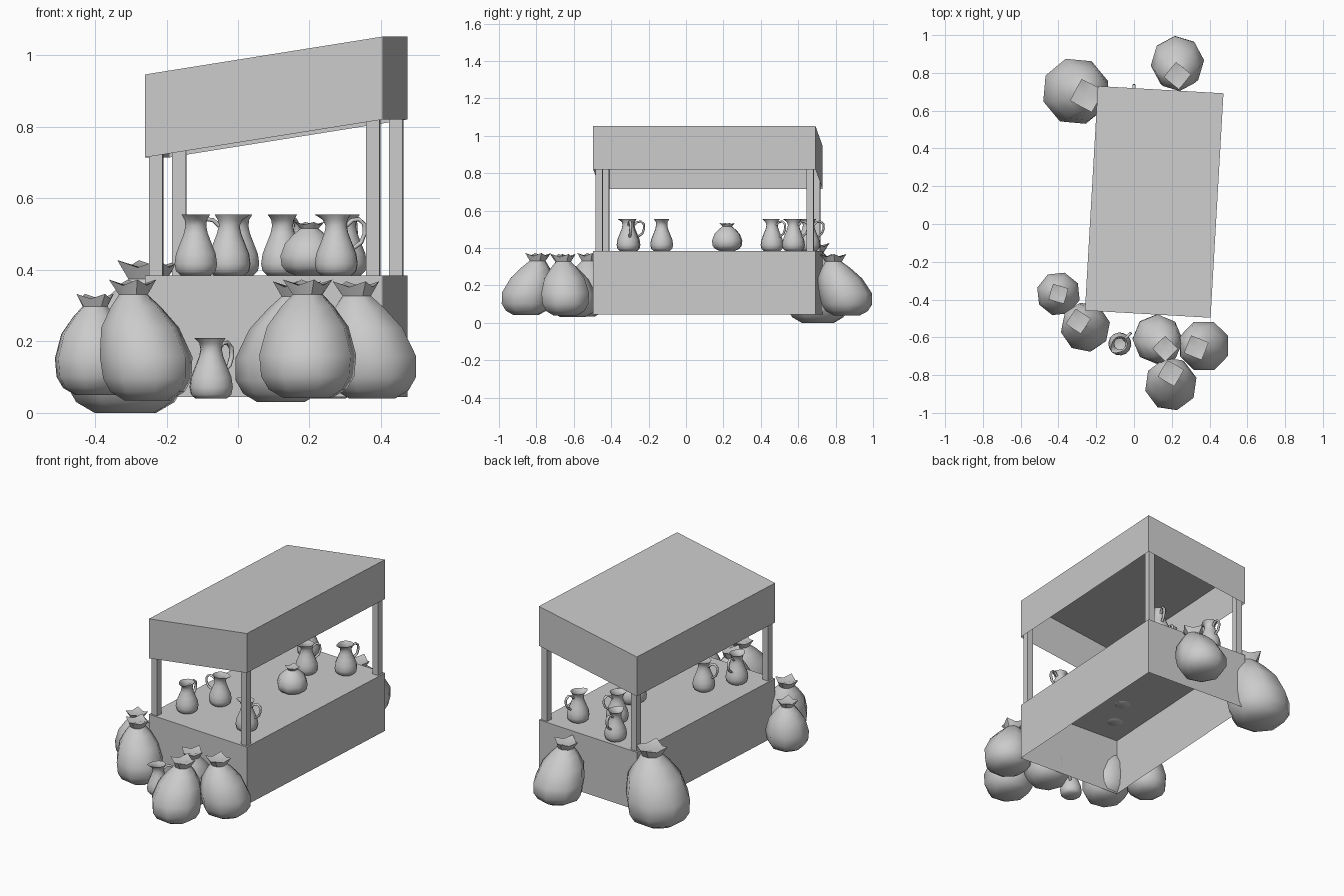
import bpy, bmesh, math
from mathutils import Matrix, Vector

cube = bpy.data.objects.get("Cube")
if cube:
    bpy.data.objects.remove(cube, do_unlink=True)

grey = bpy.data.materials.new("plain grey")
grey.use_nodes = True
COLOR = (0.6, 0.6, 0.6, 1)
grey.diffuse_color = COLOR
grey.node_tree.nodes["Principled BSDF"].inputs["Base Color"].default_value = COLOR


def finish(name, bm, smooth=False):
    bmesh.ops.recalc_face_normals(bm, faces=bm.faces)
    mesh = bpy.data.meshes.new(name)
    bm.to_mesh(mesh)
    bm.free()
    mesh.materials.append(grey)
    for p in mesh.polygons:
        p.use_smooth = smooth
    obj = bpy.data.objects.new(name, mesh)
    bpy.context.collection.objects.link(obj)
    return obj


def loft(bm, rings):
    """Join rings of points with quads and return the vertex rings."""
    loops = [[bm.verts.new(p) for p in ring] for ring in rings]
    n = len(loops[0])
    for a, b in zip(loops, loops[1:]):
        for i in range(n):
            j = (i + 1) % n
            bm.faces.new((a[i], a[j], b[j], b[i]))
    return loops


# Stall frame: a slightly turned rectangle
STALL = Matrix.Translation((0.107, 0.117, 0)) @ Matrix.Rotation(math.radians(-3.3), 4, 'Z')
HALF_X, HALF_Y = 0.333, 0.595


def shell(name, bottom, top, slope):
    """Box open underneath, rising by slope towards +x."""
    corners = [(-1, -1), (1, -1), (1, 1), (-1, 1)]
    bm = bmesh.new()
    rings = [[STALL @ Vector((sx * HALF_X, sy * HALF_Y, z + slope * sx))
              for sx, sy in corners] for z in (bottom, top)]
    loops = loft(bm, rings)
    bm.faces.new(loops[1])
    bmesh.ops.recalc_face_normals(bm, faces=bm.faces)
    return finish(name, bm)


shell("counter", 0.045, 0.385, 0)
shell("slanted_roof", 0.768, 1.0, 0.053)

# Four square posts
for sx, side in ((-1, "right"), (1, "left")):
    for sy, end in ((-1, "front"), (1, "back")):
        top = 0.97 + 0.05 * sx
        bm = bmesh.new()
        bmesh.ops.create_cube(bm, size=1)
        place = Matrix.Translation((sx * 0.304, sy * 0.565, (0.385 + top) / 2))
        size = Matrix.Diagonal((0.038, 0.038, top - 0.385, 1))
        bmesh.ops.transform(bm, matrix=STALL @ place @ size, verts=bm.verts)
        finish(f"post_{end}_{side}", bm)

# Tied sacks: (height share, radius share) from base to neck
SACK = [(0, 0.5), (0.07, 0.8), (0.18, 0.96), (0.36, 1), (0.6, 0.84),
        (0.77, 0.54), (0.87, 0.31)]


def sack(name, center, radius, bottom, top, neck, turn):
    cx, cy = center
    h = top - bottom
    bm = bmesh.new()

    def ring(share, r, wave=0):
        lean = max(0, share - 0.3) / 0.6
        lean = min(lean, 1)
        pts = []
        for i in range(8):
            a = turn + i * math.tau / 8
            k = 1 + wave * (-1) ** i
            pts.append((cx + (neck[0] - cx) * lean + r * radius * k * math.cos(a),
                        cy + (neck[1] - cy) * lean + r * radius * k * math.sin(a),
                        bottom + h * (share + wave * 0.15 * (-1) ** i)))
        return pts

    rings = [ring(s, r) for s, r in SACK] + [ring(0.97, 0.44, 0.16)]
    loops = loft(bm, rings)
    bm.faces.new(loops[0])
    # Gathered cloth sinking in at the mouth
    dip = bm.verts.new((neck[0], neck[1], bottom + h * 0.93))
    for i in range(8):
        bm.faces.new((loops[-1][i], loops[-1][(i + 1) % 8], dip))
    obj = finish(name, bm, True)
    bpy.ops.object.select_all(action='DESELECT')
    obj.select_set(True)
    bpy.context.view_layer.objects.active = obj
    bpy.ops.object.shade_smooth_by_angle(angle=math.radians(50))


sack("sack_back_large", (-0.315, 0.705), 0.18, 0.0, 0.43, (-0.25, 0.68), 0.3)
sack("sack_back_small", (0.23, 0.86), 0.142, 0.04, 0.37, (0.23, 0.785), 0.1)
sack("sack_side", (-0.40, -0.37), 0.117, 0.05, 0.335, (-0.40, -0.37), 0.5)
sack("sack_corner", (-0.253, -0.55), 0.132, 0.035, 0.375, (-0.295, -0.515), 0.2)
sack("sack_front_inner", (0.12, -0.605), 0.132, 0.03, 0.37, (0.165, -0.66), 0.0)
sack("sack_front_left", (0.375, -0.645), 0.138, 0.04, 0.37, (0.33, -0.655), 0.4)
sack("sack_front_outer", (0.195, -0.855), 0.14, 0.042, 0.375, (0.195, -0.79), 0.25)
sack("sack_on_counter", (0.20, 0.22), 0.085, 0.385, 0.535, (0.20, 0.22), 0.3)

# Pouring jugs: (radius, height) profile and handle path
JUG = [(0.044, 0), (0.057, 0.012), (0.061, 0.032), (0.057, 0.06), (0.045, 0.09),
       (0.034, 0.118), (0.030, 0.138), (0.032, 0.155), (0.041, 0.17)]
HANDLE = [(0.028, 0.138), (0.045, 0.154), (0.064, 0.157), (0.079, 0.143),
          (0.081, 0.118), (0.071, 0.092), (0.047, 0.075)]
SIDES = 14


def jug(name, x, y, z, direction):
    place = Matrix.Translation((x, y, z)) @ Matrix.Rotation(math.radians(direction), 4, 'Z')
    bm = bmesh.new()
    rings = []
    for k, (r, h) in enumerate(JUG):
        ring = []
        for i in range(SIDES):
            a = i * math.tau / SIDES
            # Spout pulled out opposite the handle
            pull = max(0, -math.cos(a)) ** 3 * (0, 0.2, 0.5)[max(0, k - len(JUG) + 3)]
            ring.append((r * (1 + pull) * math.cos(a), r * math.sin(a), h))
        rings.append(ring)
    loops = loft(bm, rings)
    bm.faces.new(loops[0])
    # Handle tube swept along its path
    path = [Vector((px, 0, pz)) for px, pz in HANDLE]
    tube = []
    for i, p in enumerate(path):
        along = (path[min(i + 1, len(path) - 1)] - path[max(i - 1, 0)]).normalized()
        across = along.cross(Vector((0, 1, 0)))
        tube.append([p + across * 0.006 * math.cos(t * math.tau / 6)
                     + Vector((0, 0.008 * math.sin(t * math.tau / 6), 0)) for t in range(6)])
    loft(bm, tube)
    bmesh.ops.transform(bm, matrix=place, verts=bm.verts)
    finish(name, bm, True)


TOP = 0.385
jug("jug_front_right", -0.118, -0.305, TOP, 90)
jug("jug_middle_right", -0.025, -0.13, TOP, 190)
jug("jug_front_left", 0.275, -0.31, TOP, 10)
jug("jug_back_middle", 0.125, 0.46, TOP, 60)
jug("jug_back_left", 0.30, 0.575, TOP, 70)
jug("jug_back_right", 0.0, 0.655, TOP, 90)
jug("jug_on_ground", -0.075, -0.635, 0.04, 45)
